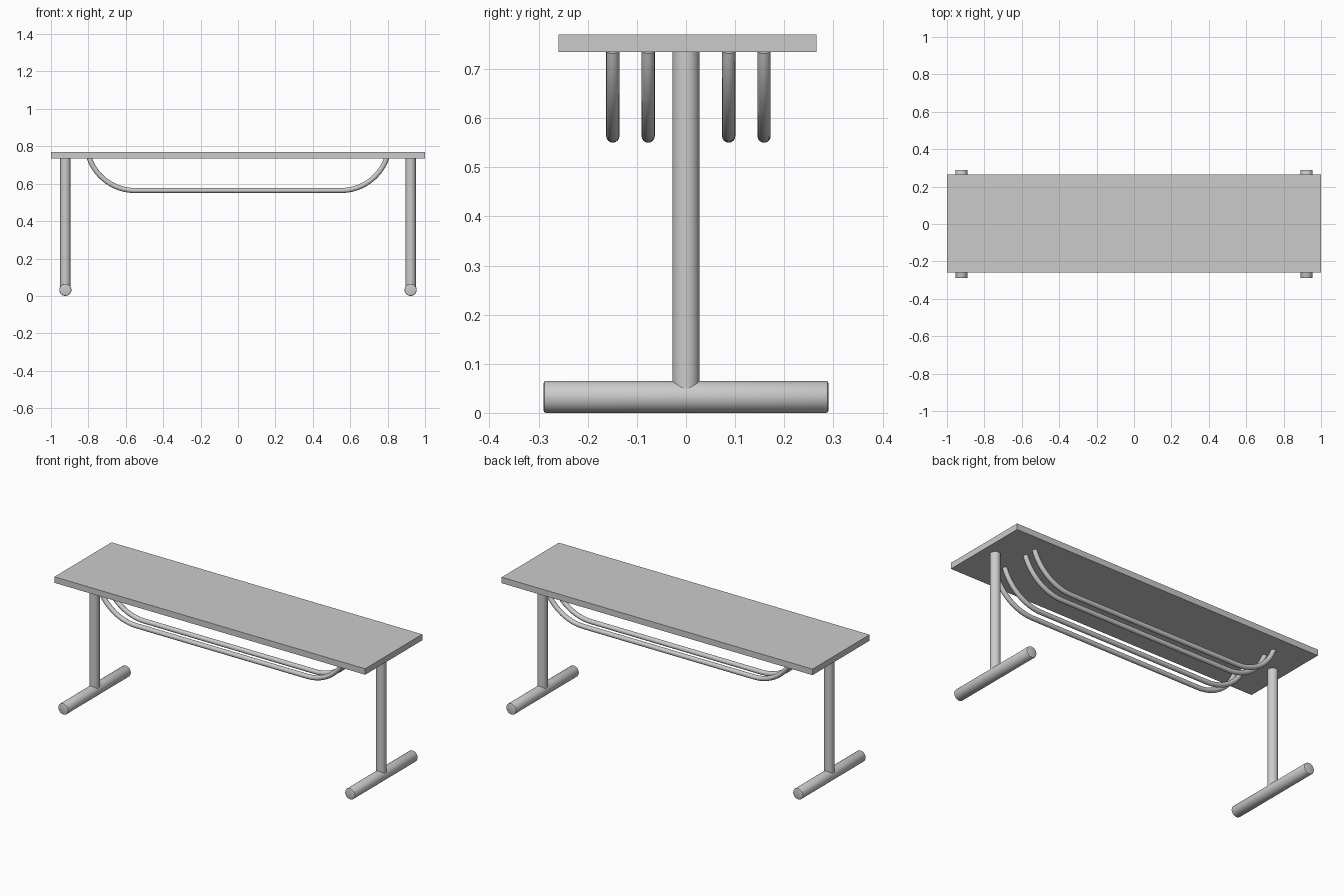
import bpy
from math import pi, sin, cos, radians

if "Cube" in bpy.data.objects:
    bpy.data.objects.remove(bpy.data.objects["Cube"])

TOP_UNDERSIDE = 0.735


def smooth(obj):
    bpy.ops.object.select_all(action='DESELECT')
    obj.select_set(True)
    bpy.context.view_layer.objects.active = obj
    bpy.ops.object.shade_smooth_by_angle(angle=radians(35))


def tube(name, radius, length, location, rotation=(0, 0, 0), bevel=0):
    bpy.ops.mesh.primitive_cylinder_add(vertices=40, radius=radius, depth=length,
                                        location=location, rotation=rotation)
    obj = bpy.context.object
    obj.name = name
    if bevel:
        mod = obj.modifiers.new("soft_ends", 'BEVEL')
        mod.width = bevel
        mod.segments = 2
        mod.limit_method = 'ANGLE'
        bpy.ops.object.modifier_apply(modifier=mod.name)
    smooth(obj)
    return obj


def rack_rod(name, y):
    # straight run with an upward arc at each end, meeting the tabletop
    low, bend, flat_x, sweep = 0.5635, 0.26, 0.55, radians(70.5)
    steps = 16
    right = [(flat_x + bend * sin(sweep * i / steps),
              low + bend * (1 - cos(sweep * i / steps))) for i in range(steps + 1)]
    path = [(-x, z) for x, z in reversed(right)] + right
    curve = bpy.data.curves.new(name, 'CURVE')
    curve.dimensions = '3D'
    curve.bevel_depth = 0.0135
    curve.bevel_resolution = 6
    curve.use_fill_caps = True
    spline = curve.splines.new('POLY')
    spline.points.add(len(path) - 1)
    for point, (x, z) in zip(spline.points, path):
        point.co = (x, y, z, 1)
    obj = bpy.data.objects.new(name, curve)
    bpy.context.collection.objects.link(obj)
    bpy.ops.object.select_all(action='DESELECT')
    obj.select_set(True)
    bpy.context.view_layer.objects.active = obj
    bpy.ops.object.convert(target='MESH')
    smooth(bpy.context.object)


# tabletop board
bpy.ops.mesh.primitive_cube_add(size=1, location=(0, 0.003, 0.7525))
board = bpy.context.object
board.name = "tabletop"
board.scale = (2, 0.525, 0.035)
bpy.ops.object.transform_apply(location=False, rotation=False, scale=True)

# posts and round feet at both ends
for side, sx in (("left", -1), ("right", 1)):
    x = sx * 0.923
    foot_z = 0.0325
    tube(side + "_post", 0.0275, TOP_UNDERSIDE - foot_z,
         (x, 0, (TOP_UNDERSIDE + foot_z) / 2))
    tube(side + "_foot", 0.0325, 0.58, (x, 0, foot_z), (pi / 2, 0, 0), bevel=0.005)

# book rack rods under the top
for i, y in enumerate((-0.149, -0.077, 0.087, 0.159)):
    rack_rod("rack_rod_%d" % (i + 1), y)
